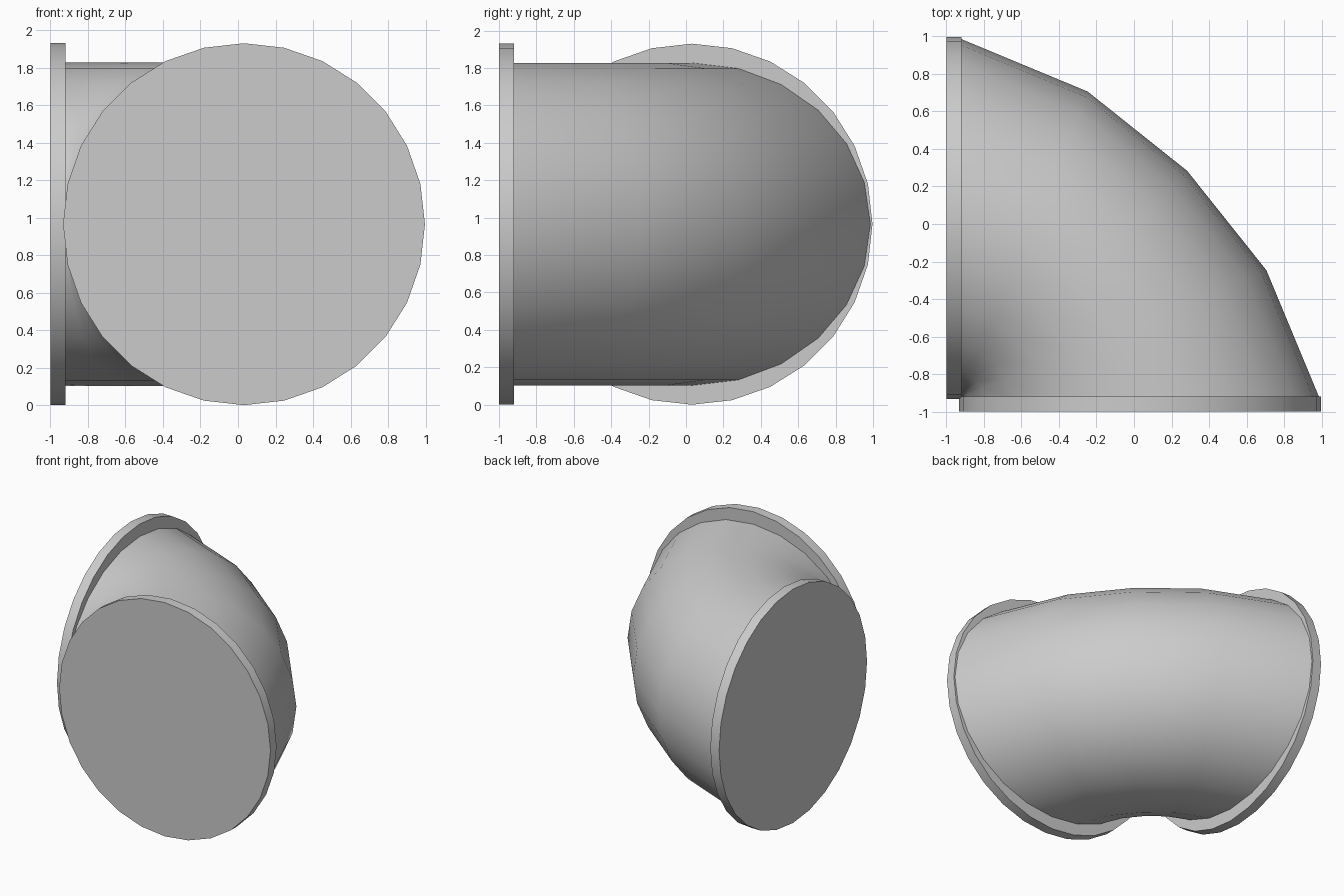
import bpy, bmesh
from math import sin, cos, pi, radians

if "Cube" in bpy.data.objects:
    bpy.data.objects.remove(bpy.data.objects["Cube"])

MID_Z = 0.965      # height of the pipe axis
OFF = 0.032        # sideways offset of each flange centre
PIVOT = -0.92      # inner corner the bend turns around


def finish(name, bm):
    bmesh.ops.remove_doubles(bm, verts=bm.verts, dist=0.0005)
    bmesh.ops.recalc_face_normals(bm, faces=bm.faces)
    mesh = bpy.data.meshes.new(name)
    bm.to_mesh(mesh)
    bm.free()
    ob = bpy.data.objects.new(name, mesh)
    bpy.context.collection.objects.link(ob)
    bpy.ops.object.select_all(action='DESELECT')
    ob.select_set(True)
    bpy.context.view_layer.objects.active = ob
    bpy.ops.object.shade_smooth_by_angle(angle=radians(35))
    return ob


def flange(name, along_x):
    # 28-sided disc, 0.08 thick
    n, bm, rings = 28, bmesh.new(), []
    for d in (-1.0, PIVOT):
        ring = []
        for i in range(n):
            a = 2 * pi * i / n
            u, z = OFF + 0.965 * cos(a), MID_Z + 0.965 * sin(a)
            ring.append(bm.verts.new((d, u, z) if along_x else (u, d, z)))
        rings.append(ring)
        bm.faces.new(ring)
    for i in range(n):
        j = (i + 1) % n
        bm.faces.new((rings[0][i], rings[0][j], rings[1][j], rings[1][i]))
    return finish(name, bm)


flange("front_flange", False)
flange("side_flange", True)

# Elbow: elliptical rings fanned around the inner corner
n, bm, rings = 24, bmesh.new(), []
for k, half in enumerate((0.953, 0.88, 0.851, 0.88, 0.953)):
    t = k * pi / 8
    ring = []
    for i in range(n):
        a = 2 * pi * i / n
        r = half * (1 + cos(a))
        ring.append(bm.verts.new((PIVOT + r * cos(t), PIVOT + r * sin(t),
                                  MID_Z + 0.862 * sin(a))))
    rings.append(ring)
inner = n // 2
for k in range(4):
    for i in range(n):
        j = (i + 1) % n
        p, q = rings[k], rings[k + 1]
        if i == inner:
            bm.faces.new((p[i], p[j], q[j]))
        elif j == inner:
            bm.faces.new((p[i], p[j], q[i]))
        else:
            bm.faces.new((p[i], p[j], q[j], q[i]))
finish("elbow_pipe", bm)
